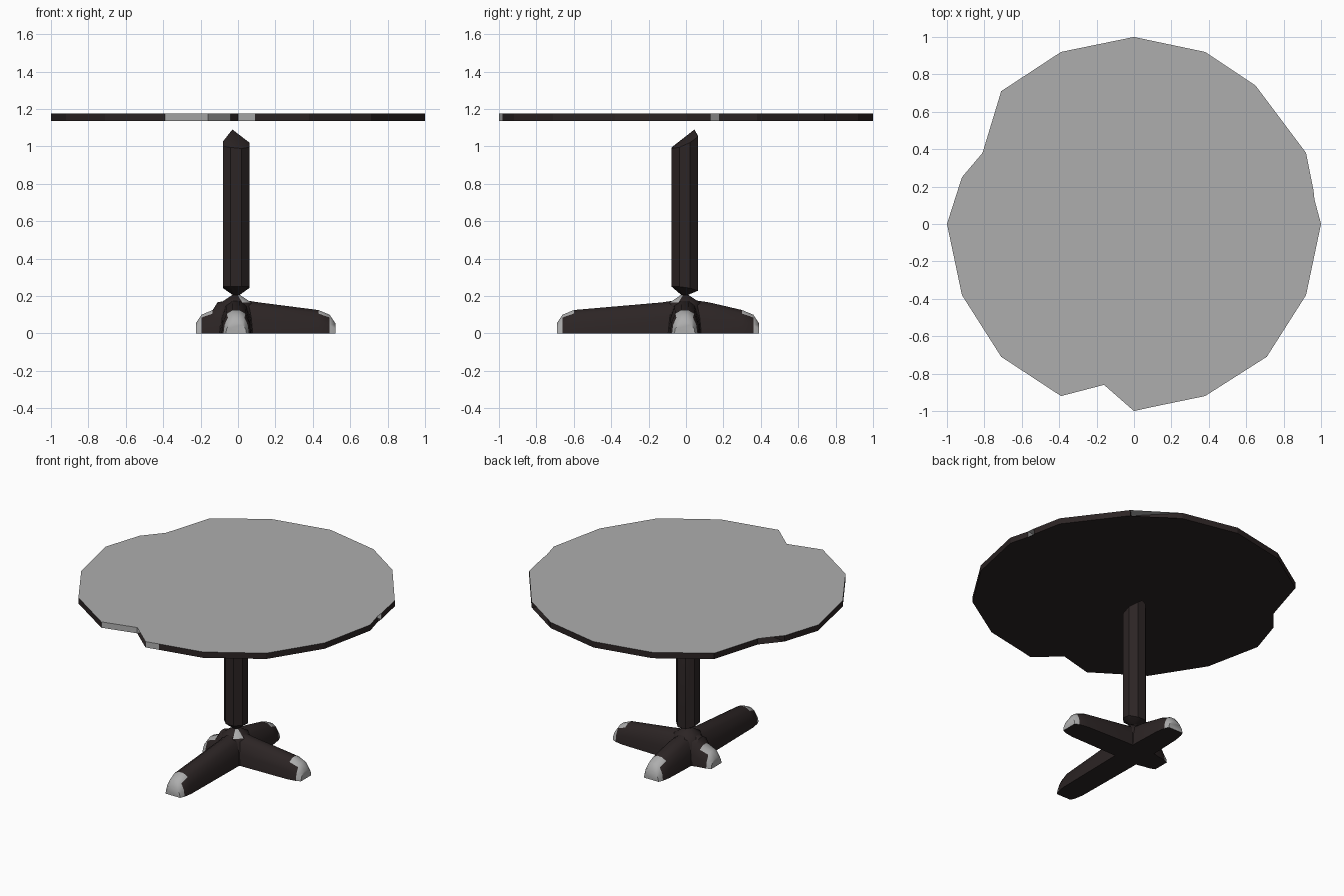
import bpy, bmesh, math
from mathutils import Vector, Matrix

if "Cube" in bpy.data.objects:
    bpy.data.objects.remove(bpy.data.objects["Cube"])


def material(name, rgb):
    m = bpy.data.materials.new(name)
    m.diffuse_color = (*rgb, 1)
    m.use_nodes = True
    m.node_tree.nodes["Principled BSDF"].inputs["Base Color"].default_value = m.diffuse_color
    return m


DARK = material("dark stained wood", (0.025, 0.018, 0.018))
PALE = material("pale grey wood", (0.42, 0.42, 0.42))


def finish(name, bm, smooth=None):
    bmesh.ops.recalc_face_normals(bm, faces=bm.faces)
    me = bpy.data.meshes.new(name)
    bm.to_mesh(me)
    bm.free()
    me.materials.append(DARK)
    me.materials.append(PALE)
    ob = bpy.data.objects.new(name, me)
    bpy.context.collection.objects.link(ob)
    if smooth:
        bpy.ops.object.select_all(action='DESELECT')
        ob.select_set(True)
        bpy.context.view_layer.objects.active = ob
        bpy.ops.object.shade_smooth_by_angle(angle=math.radians(smooth))
    return ob


def loft(bm, rings):
    """Bridge closed rings and cap both ends; returns one face list per span."""
    rows = [[bm.verts.new(p) for p in r] for r in rings]
    n = len(rows[0])
    spans = [[bm.faces.new((a[i], a[(i + 1) % n], b[(i + 1) % n], b[i])) for i in range(n)]
             for a, b in zip(rows, rows[1:])]
    return spans, bm.faces.new(rows[0]), bm.faces.new(rows[-1])


# Split table top: rim with notches, then the crack into the ragged centre hole
rim = [(.96, .18), (.92, .38), (.65, .74), (.41, .5), (.58, .71), (.38, .92), (0, 1),
       (-.39, .92), (-.71, .71), (-.81, .38), (-.52, .19), (-.92, .25), (-1, 0),
       (-.92, -.38), (-.71, -.71), (-.39, -.92), (-.16, -.86), (-.04, -.71), (0, -1),
       (.09, -.98), (.38, -.92), (.71, -.71), (.92, -.38), (1, 0), (.965, .13)]
hole = [(.31, .003), (.06, -.04), (-.04, -.06), (-.1, -.14), (-.08, -.38), (-.17, 0),
        (-.35, .11), (-.13, .035), (-.02, .04), (.08, .1), (.045, .01), (.31, .008)]
outline = rim + hole
bm = bmesh.new()
spans, bottom, top = loft(bm, [[(x, y, z) for x, y in outline] for z in (1.135, 1.175)])
top.material_index = 1
for i, f in enumerate(spans[0]):
    # fresh wood on the front break, the crack and the hole
    if i in (15, 16, 18) or i >= len(rim) - 1:
        f.material_index = 1
bmesh.ops.triangulate(bm, faces=[bottom, top])
finish("table_top", bm)

# Snapped post: eight sides, slanted broken top and tapered broken foot
CX, CY, R = -0.01, -0.007, 0.076


def ring(z_rule, scale=1.0):
    pts = []
    for k in range(8):
        a = math.tau * (k + 0.5) / 8
        x, y = CX + R * scale * math.cos(a), CY + R * scale * math.sin(a)
        pts.append((x, y, z_rule(x, y)))
    return pts


bm = bmesh.new()
spans, low, high = loft(bm, [
    ring(lambda x, y: 0.205 + 0.1 * max(y, 0), 0.25),
    ring(lambda x, y: 0.25 - 0.35 * max(y, 0)),
    ring(lambda x, y: 1.035 + 0.45 * y - 0.3 * abs(x + 0.02))])
# splintered peak near the back of the break
bmesh.ops.poke(bm, faces=[high])
bm.verts.ensure_lookup_table()
bm.verts[-1].co = (-0.03, 0.045, 1.09)
finish("post", bm, 35)

# Four legs of uneven broken length, each with a pale snapped tip
SECTION = [(-.085, 0), (-.078, .45), (-.055, .85), (-.02, 1),
           (.02, 1), (.055, .85), (.078, .45), (.085, 0)]


def leg(name, angle, length, shoulder):
    stations = [(0, .185, 1), (shoulder, .166, 1), (length - .09, .125, .92),
                (length - .03, .1, .8), (length, .055, .65)]
    turn = Matrix.Rotation(math.radians(angle), 3, 'Z')
    shift = Vector((CX, CY, 0))
    rings = [[turn @ Vector((d, w * s, h * t)) + shift for s, t in SECTION]
             for d, h, w in stations]
    bm = bmesh.new()
    spans, _, end = loft(bm, rings)
    for f in spans[-1] + spans[-2][2:5] + [end]:
        f.material_index = 1
    for f in spans[-1]:
        if abs(f.calc_center_median().z) < 0.001:   # underside stays dark
            f.material_index = 0
    finish(name, bm, 40)


leg("right_leg", 0, .53, .12)
leg("back_leg", 90, .397, .13)
leg("left_leg", 180, .215, .1)
leg("front_leg", 270, .683, .12)

# Hub where the legs meet, rising to the broken stub
bm = bmesh.new()
spans, _, _ = loft(bm, [
    ring(lambda x, y: 0.0, 1.75), ring(lambda x, y: 0.08, 1.6),
    ring(lambda x, y: 0.165, 1.15), ring(lambda x, y: 0.205, 0.3)])
spans[2][6].material_index = 1    # chipped patch on the front right
finish("hub", bm, 40)
